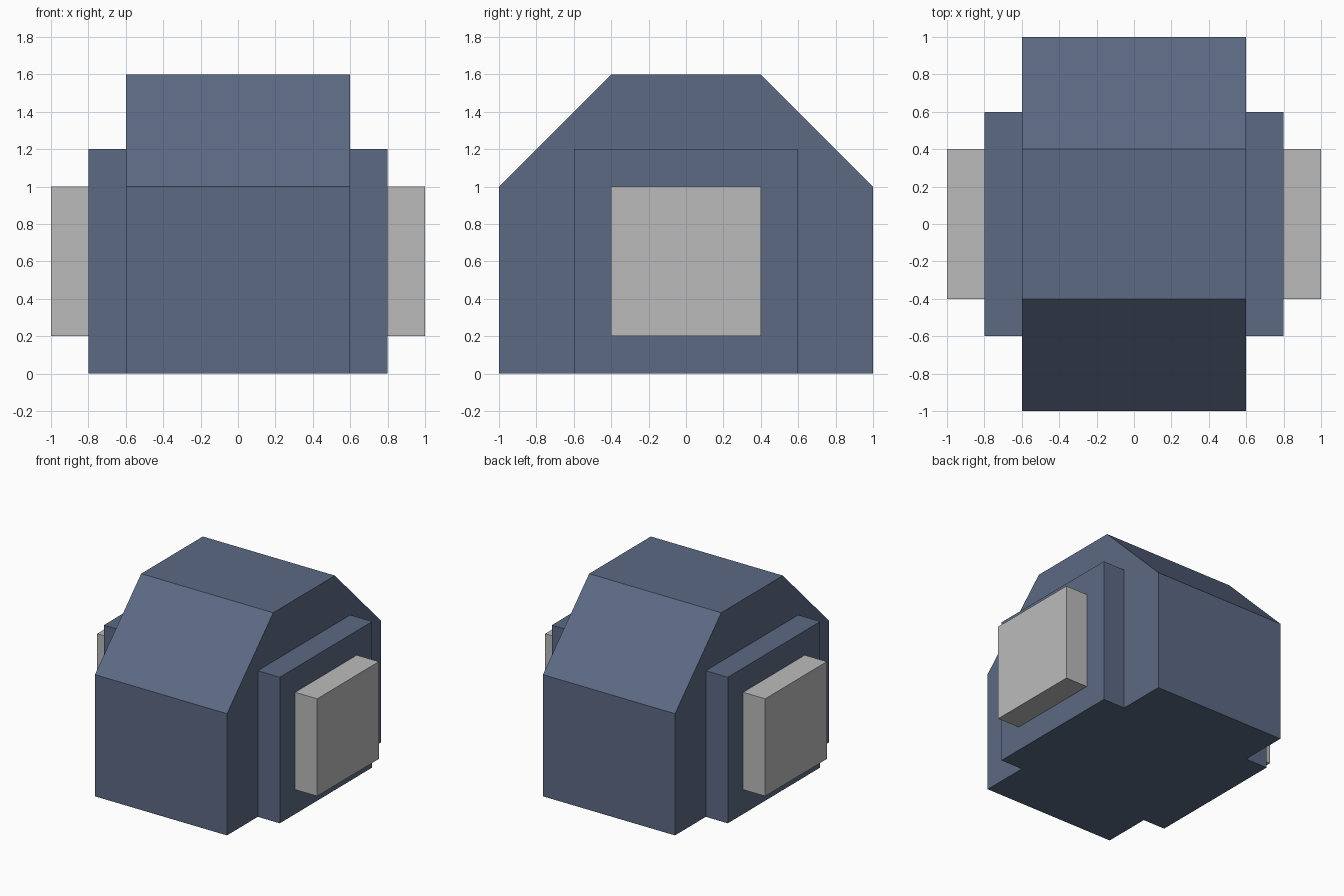
import bpy
import bmesh

if "Cube" in bpy.data.objects:
    bpy.data.objects.remove(bpy.data.objects["Cube"])


def material(name, rgb):
    m = bpy.data.materials.new(name)
    m.diffuse_color = (*rgb, 1.0)
    m.use_nodes = True
    m.node_tree.nodes["Principled BSDF"].inputs["Base Color"].default_value = m.diffuse_color
    return m


blue = material("slate blue", (0.107, 0.144, 0.231))
grey = material("mid grey", (0.50, 0.50, 0.50))


def extrude_x(name, profile, x0, x1, mat):
    """Extrude a closed (y, z) profile along x."""
    bm = bmesh.new()
    face = bm.faces.new([bm.verts.new((x0, y, z)) for y, z in profile])
    out = bmesh.ops.extrude_face_region(bm, geom=[face])
    moved = [g for g in out["geom"] if isinstance(g, bmesh.types.BMVert)]
    bmesh.ops.translate(bm, verts=moved, vec=(x1 - x0, 0, 0))
    bmesh.ops.recalc_face_normals(bm, faces=bm.faces)
    mesh = bpy.data.meshes.new(name)
    bm.to_mesh(mesh)
    bm.free()
    mesh.materials.append(mat)
    obj = bpy.data.objects.new(name, mesh)
    bpy.context.collection.objects.link(obj)
    return obj


def rect(half, z0, z1):
    return [(-half, z0), (half, z0), (half, z1), (-half, z1)]


# Main body with chamfered front and back
extrude_x("main_body",
          [(-1, 0), (1, 0), (1, 1), (0.4, 1.6), (-0.4, 1.6), (-1, 1)],
          -0.6, 0.6, blue)

# Stepped side block and grey pad on each side
for side, s in (("left", -1), ("right", 1)):
    extrude_x(side + "_side_block", rect(0.6, 0.0, 1.2), s * 0.6, s * 0.8, blue)
    extrude_x(side + "_side_pad", rect(0.4, 0.2, 1.0), s * 0.8, s * 1.0, grey)
